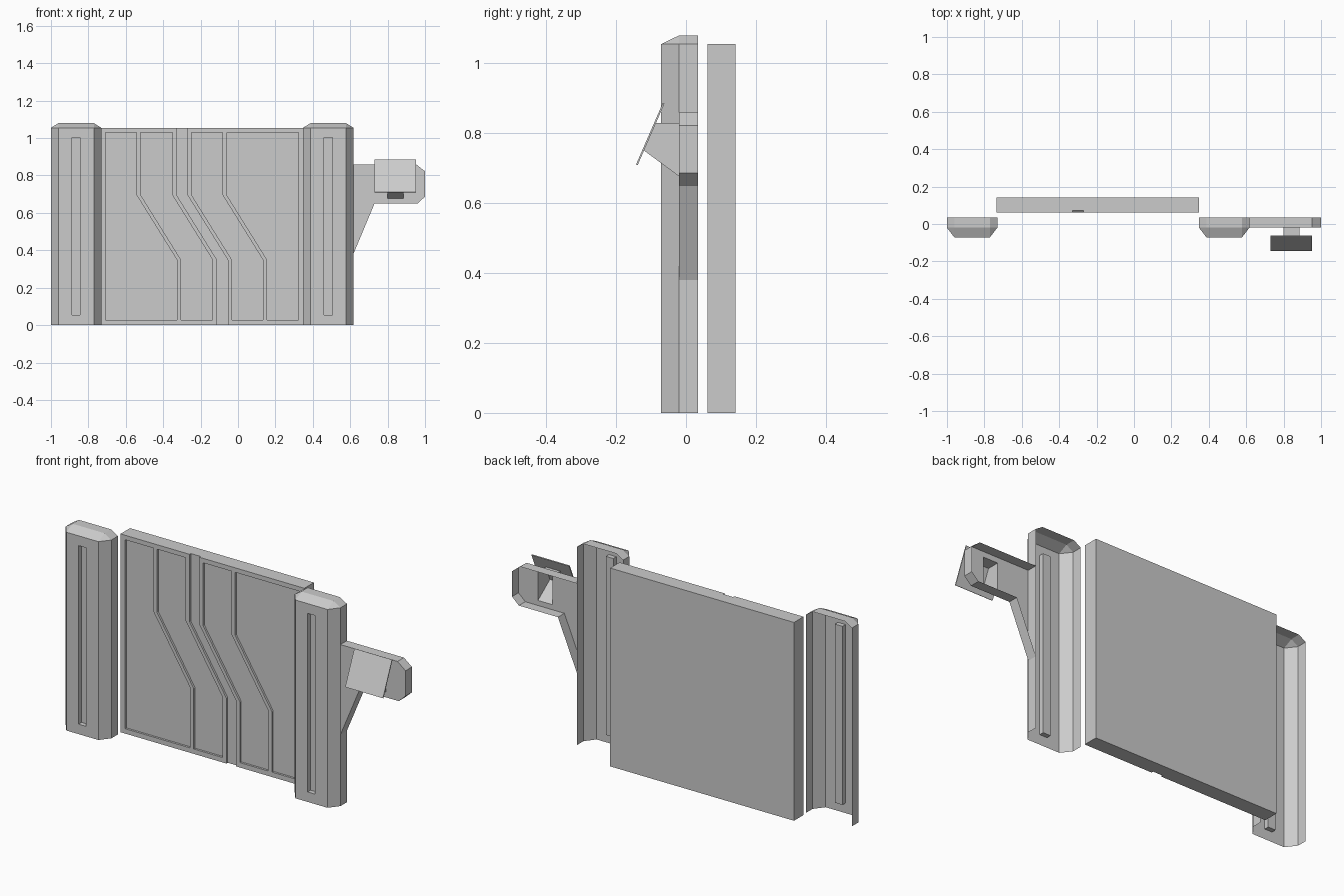
import bpy, bmesh, math

if "Cube" in bpy.data.objects:
    bpy.data.objects.remove(bpy.data.objects["Cube"])

grey = bpy.data.materials.new("grey")
grey.diffuse_color = (0.6, 0.6, 0.6, 1)
grey.use_nodes = True
grey.node_tree.nodes["Principled BSDF"].inputs["Base Color"].default_value = grey.diffuse_color


def finish(name, bm):
    """Turn a bmesh into an object whose front faces look towards -y."""
    bmesh.ops.remove_doubles(bm, verts=bm.verts, dist=1e-5)
    bmesh.ops.recalc_face_normals(bm, faces=bm.faces)
    bm.normal_update()
    front = max(bm.faces, key=lambda f: f.calc_area() if abs(f.normal.y) > 0.9
                and f.calc_center_median().y < 0.09 else 0)
    if front.normal.y > 0:
        bmesh.ops.reverse_faces(bm, faces=bm.faces)
    me = bpy.data.meshes.new(name)
    bm.to_mesh(me)
    bm.free()
    me.materials.append(grey)
    ob = bpy.data.objects.new(name, me)
    bpy.context.collection.objects.link(ob)
    return ob


def face(bm, pts):
    bm.faces.new([bm.verts.new(p) for p in pts])


def strip(bm, a, b, closed=False):
    """Quads between two point rows of equal length."""
    n = len(a)
    for i in range(n if closed else n - 1):
        j = (i + 1) % n
        face(bm, [a[i], a[j], b[j], b[i]])


def prism(bm, outline, y0, y1):
    """Closed prism of an x-z outline running along y."""
    a = [(x, y0, z) for x, z in outline]
    b = [(x, y1, z) for x, z in outline]
    strip(bm, a, b, True)
    face(bm, a)
    face(bm, b[::-1])


BACK, MID, FRONT = 0.034, -0.02, -0.072


# Pillars: open-backed shells with chamfered corners, caps and a long slot
def pillar(name, cx):
    w, c, h, top = 0.1345, 0.04, 1.055, 1.08
    s = w - c
    bm = bmesh.new()
    prof = [(-w, BACK), (-w, MID), (-s, FRONT), (s, FRONT), (w, MID), (w, BACK)]
    low = [(cx + x, y, 0) for x, y in prof]
    up = [(cx + x, y, h) for x, y in prof]
    cap = [(cx + x, y, top) for x, y in
           [(-s, BACK), (-s, MID), (-s, MID), (s, MID), (s, MID), (s, BACK)]]
    for i in (0, 1, 3, 4):
        face(bm, [low[i], low[i + 1], up[i + 1], up[i]])
    for i in (0, 2, 4):
        face(bm, [up[i], up[i + 1], cap[i + 1], cap[i]])
    for i in (1, 3):
        face(bm, [up[i], up[i + 1], cap[i]])
    face(bm, [cap[0], cap[1], cap[3], cap[5]])
    # front face framing the recessed slot
    outer = [low[2], low[3], up[3], up[2]]
    slot = [(-0.022, 0.053), (0.022, 0.053), (0.022, 1.003), (-0.022, 1.003)]
    rim = [(cx + x, FRONT, z) for x, z in slot]
    deep = [(cx + x, FRONT + 0.025, z) for x, z in slot]
    strip(bm, outer, rim, True)
    strip(bm, rim, deep, True)
    face(bm, deep)
    finish(name, bm)


pillar("left_pillar", -0.8655)
pillar("right_pillar", 0.4825)

# Door slab with a bent centre channel and four recessed panels
bm = bmesh.new()
prism(bm, [(-0.735, 0), (0.347, 0), (0.347, 1.055), (-0.735, 1.055)], 0.062, 0.142)
door = finish("door", bm)

Z1, Z2, SHIFT = 0.348, 0.695, 0.216


def edge(x, bent, z0, z1):
    """Panel edge from bottom to top, given its x at the top."""
    if not bent:
        return [(x, z0), (x, z1)]
    return [(x + SHIFT, z0), (x + SHIFT, Z1), (x, Z2), (x, z1)]


bm = bmesh.new()
for x0, bent0, x1, bent1, z0, z1 in [
        (-0.708, False, -0.542, True, 0.026, 1.031),
        (-0.520, True, -0.351, True, 0.026, 1.031),
        (-0.328, True, -0.270, True, -0.05, 1.1),
        (-0.248, True, -0.082, True, 0.026, 1.031),
        (-0.060, True, 0.323, False, 0.026, 1.031)]:
    prism(bm, edge(x0, bent0, z0, z1) + edge(x1, bent1, z0, z1)[::-1], 0.03, 0.073)
cutter = finish("door_cutter", bm)
cutter_mesh = cutter.data
bm = bmesh.new()
bm.from_mesh(cutter_mesh)
bmesh.ops.recalc_face_normals(bm, faces=bm.faces)
bm.to_mesh(cutter_mesh)
bm.free()
cutter.hide_render = True
mod = door.modifiers.new("panels", "BOOLEAN")
mod.operation = "DIFFERENCE"
mod.solver = "EXACT"
mod.object = cutter
bpy.context.view_layer.objects.active = door
bpy.ops.object.modifier_apply(modifier=mod.name)
bpy.data.objects.remove(cutter)

# Side bracket: open-backed shell with a hollow arm reaching forward
outline = [(0.617, 0.38), (0.617, 0.859), (0.953, 0.859), (1.0, 0.822),
           (1.0, 0.687), (0.96, 0.65), (0.73, 0.65)]
hole = [(0.80, 0.83), (0.885, 0.83), (0.885, 0.677), (0.80, 0.677)]
bm = bmesh.new()
o = [(x, MID, z) for x, z in outline]
r = [(x, MID, z) for x, z in hole]
wall = o[1:] + o[:1]
strip(bm, wall, [(x, BACK, z) for x, y, z in wall])
face(bm, [o[1], o[2], o[3], r[1], r[0]])
face(bm, [o[3], o[4], r[2], r[1]])
face(bm, [o[4], o[5], o[6], r[3], r[2]])
face(bm, [o[6], o[0], o[1], r[0], r[3]])
tip = [(0.80, -0.088, 0.83), (0.885, -0.088, 0.83),
       (0.885, -0.122, 0.752), (0.80, -0.122, 0.752)]
strip(bm, r, tip, True)
finish("side_bracket", bm)

# Tilted control plate on the arm
bpy.ops.mesh.primitive_cube_add(size=1, location=(0.842, -0.1025, 0.7975),
                                rotation=(-math.atan2(0.077, 0.177), 0, 0))
plate = bpy.context.object
plate.name = "control_plate"
plate.scale = (0.222, 0.005, 0.192)
plate.data.materials.append(grey)
